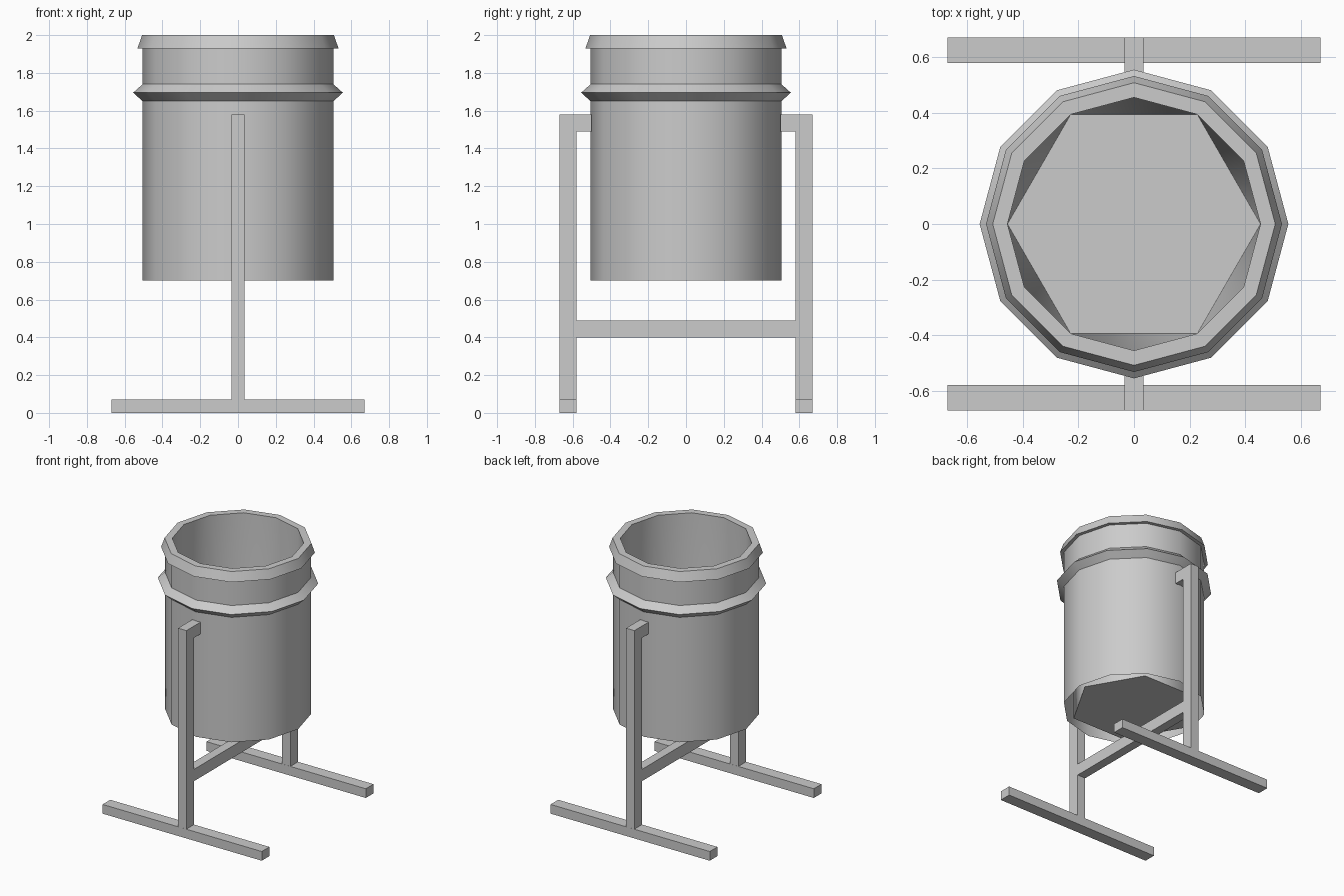
import bpy, bmesh
from math import cos, sin, pi, radians

if "Cube" in bpy.data.objects:
    bpy.data.objects.remove(bpy.data.objects["Cube"])


def finish(bm, name):
    bmesh.ops.recalc_face_normals(bm, faces=bm.faces[:])
    me = bpy.data.meshes.new(name)
    bm.to_mesh(me)
    bm.free()
    ob = bpy.data.objects.new(name, me)
    bpy.context.collection.objects.link(ob)
    return ob


def ring(bm, r, z, n):
    return [bm.verts.new((r * cos(2 * pi * i / n), r * sin(2 * pi * i / n), z))
            for i in range(n)]


# Bin body: twelve-sided outer wall, flared band, rim and lip
SIDES = 12
profile = [(0.505, 0.70), (0.505, 1.65), (0.555, 1.695), (0.505, 1.74),
           (0.505, 1.93), (0.532, 1.93), (0.508, 2.00), (0.455, 2.00)]
bm = bmesh.new()
rings = [ring(bm, r, z, SIDES) for r, z in profile]
for a, b in zip(rings, rings[1:]):
    for i in range(SIDES):
        j = (i + 1) % SIDES
        bm.faces.new((a[i], a[j], b[j], b[i]))

# Inner wall narrows from twelve sides at the lip to a six-sided floor
lip = rings[-1]
floor = ring(bm, 0.455, 0.71, 6)
for k in range(6):
    a, b = floor[k], floor[(k + 1) % 6]
    t0, t1, t2 = (lip[(2 * k + d) % SIDES] for d in range(3))
    for tri in ((a, t0, t1), (a, t1, b), (b, t1, t2)):
        bm.faces.new(tri)
bm.faces.new(floor)
body = finish(bm, "bin_body")

bpy.context.view_layer.objects.active = body
body.select_set(True)
bpy.ops.object.shade_smooth_by_angle(angle=radians(31))
body.select_set(False)

# Stand: posts, crossbar and pivot arms as one mirrored outline, extruded
half = [(0.58, 0.40), (0.58, 0.0), (0.67, 0.0), (0.67, 1.58),
        (0.50, 1.58), (0.50, 1.49), (0.58, 1.49), (0.58, 0.49)]
outline = half + [(-y, z) for y, z in reversed(half)]
bm = bmesh.new()
face = bm.faces.new([bm.verts.new((-0.035, y, z)) for y, z in outline])
ext = bmesh.ops.extrude_face_region(bm, geom=[face], use_keep_orig=True)
moved = [g for g in ext["geom"] if isinstance(g, bmesh.types.BMVert)]
bmesh.ops.translate(bm, verts=moved, vec=(0.07, 0, 0))
finish(bm, "stand_frame")

# Feet: one long bar under each post
for side, label in ((-1, "front"), (1, "back")):
    bm = bmesh.new()
    bmesh.ops.create_cube(bm, size=1)
    bmesh.ops.scale(bm, verts=bm.verts[:], vec=(1.34, 0.092, 0.07))
    bmesh.ops.translate(bm, verts=bm.verts[:], vec=(0, side * 0.625, 0.035))
    finish(bm, label + "_foot")
